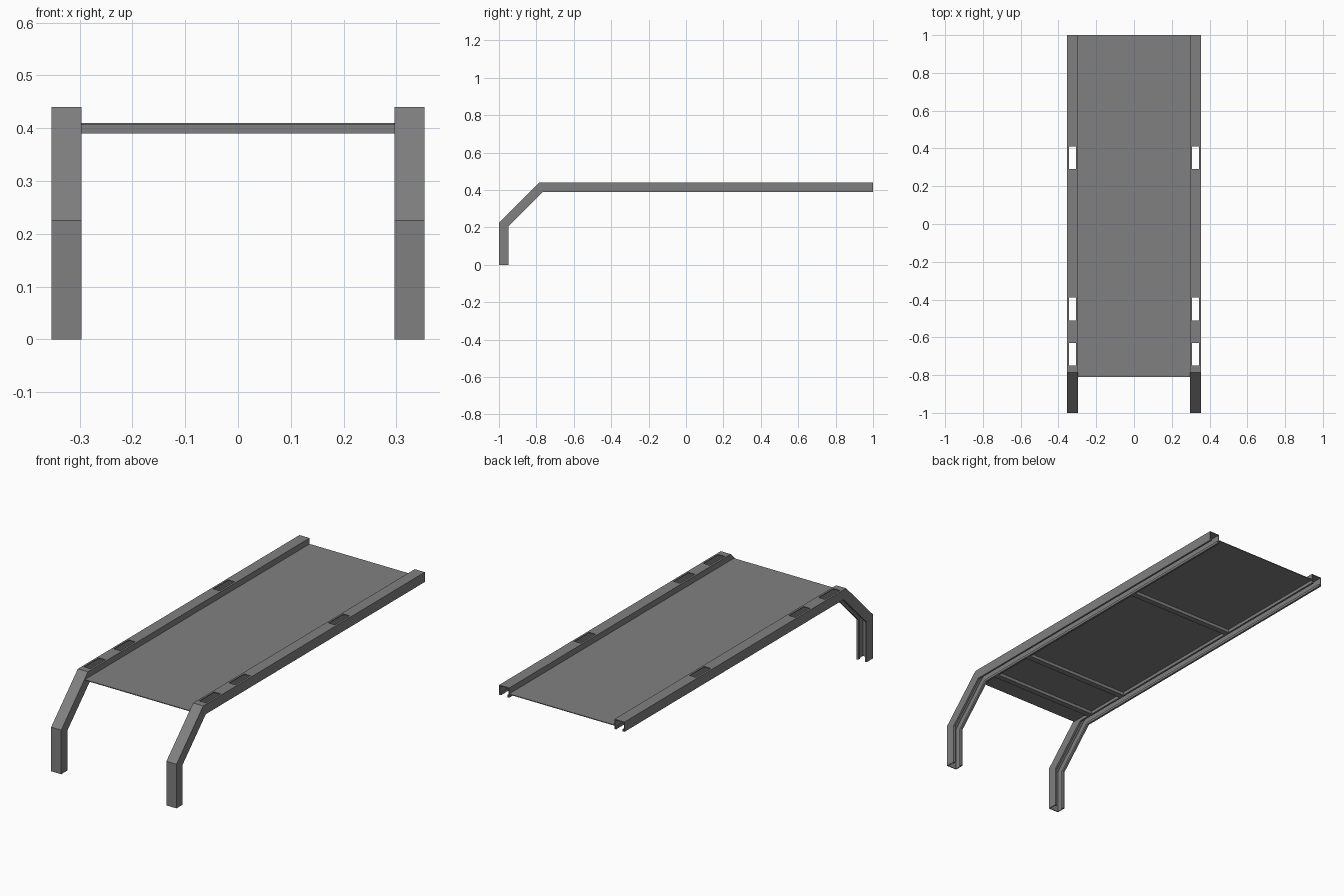
import bpy, bmesh

if "Cube" in bpy.data.objects:
    bpy.data.objects.remove(bpy.data.objects["Cube"])

steel = bpy.data.materials.new("grey steel")
steel.diffuse_color = (0.216, 0.216, 0.216, 1)
steel.use_nodes = True
steel.node_tree.nodes["Principled BSDF"].inputs["Base Color"].default_value = steel.diffuse_color

RAIL_X, RAIL_W, WALL = 0.325, 0.057, 0.004
BAR_Y = (0.35, -0.45, -0.69)


def add_object(name, bm):
    bmesh.ops.recalc_face_normals(bm, faces=bm.faces)
    mesh = bpy.data.meshes.new(name)
    bm.to_mesh(mesh)
    bm.free()
    mesh.materials.append(steel)
    obj = bpy.data.objects.new(name, mesh)
    bpy.context.collection.objects.link(obj)
    return obj


def box(name, x, y, z):
    bm = bmesh.new()
    bmesh.ops.create_cube(bm, size=1)
    for v in bm.verts:
        v.co = [(lo + hi) / 2 + c * (hi - lo) for c, (lo, hi) in zip(v.co, (x, y, z))]
    return add_object(name, bm)


def path(d):
    """Bent rail path (y, z), offset inward by depth d with mitred corners."""
    m = 0.4142 * d
    return [(-1 + d, 0), (-1 + d, 0.225 - m), (-0.785 + m, 0.44 - d), (1, 0.44 - d)]


def rail(name, cx):
    # lipped channel section: (sideways, depth), open at the bottom
    h, t, lip, turn, depth = RAIL_W / 2, WALL, 0.010, 0.012, 0.05
    half = [(h, 0), (h, depth), (h - lip, depth), (h - lip, depth - turn),
            (h - lip + t, depth - turn), (h - lip + t, depth - t),
            (h - t, depth - t), (h - t, t)]
    section = half + [(-s, d) for s, d in reversed(half)]
    bm = bmesh.new()
    rings = [[bm.verts.new((cx + s, *path(d)[i])) for s, d in section] for i in range(4)]
    n = len(section)
    for a, b in zip(rings, rings[1:]):
        for i in range(n):
            j = (i + 1) % n
            bm.faces.new((a[i], a[j], b[j], b[i]))
    bm.faces.new(rings[0])
    bm.faces.new(rings[-1])
    obj = add_object(name, bm)
    # slots through the top web
    bpy.context.view_layer.objects.active = obj
    for y in BAR_Y:
        cutter = box("slot_cutter", (cx - 0.0185, cx + 0.0185), (y - 0.06, y + 0.06), (0.43, 0.45))
        cutter.hide_render = True
        mod = obj.modifiers.new("slot", 'BOOLEAN')
        mod.operation, mod.solver, mod.object = 'DIFFERENCE', 'EXACT', cutter
        bpy.ops.object.modifier_apply(modifier=mod.name)
        bpy.data.objects.remove(cutter)


rail("right_rail", RAIL_X)
rail("left_rail", -RAIL_X)

# deck panel between the rails and the cross bars under it
inner = RAIL_X - RAIL_W / 2
box("deck", (-inner, inner), (-0.81, 1), (0.406, 0.41))
for i, y in enumerate(BAR_Y):
    box(f"cross_bar_{i + 1}", (-inner, inner), (y - 0.015, y + 0.015), (0.39, 0.406))
